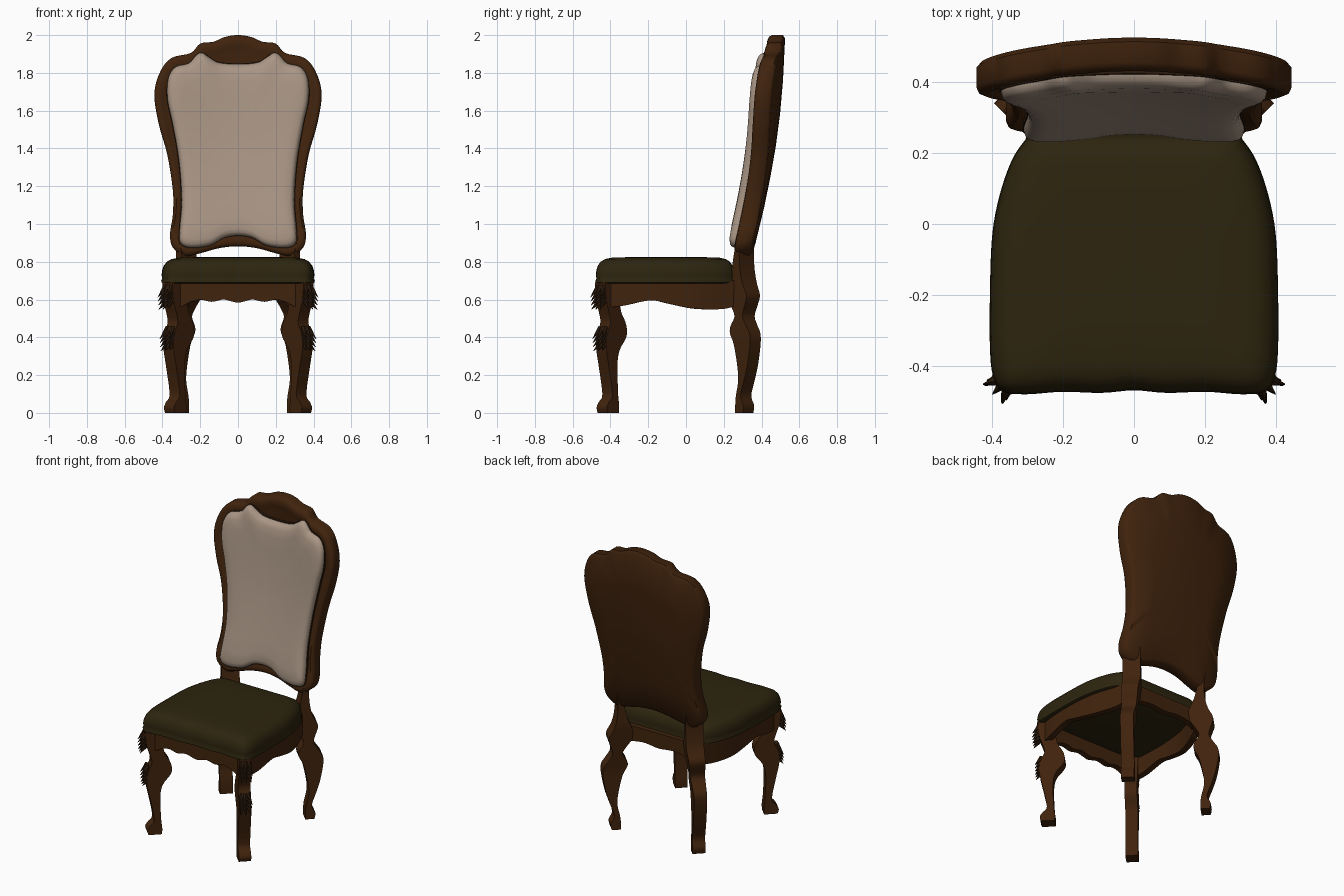
import bpy, bmesh, math
from mathutils import Vector, Matrix

if "Cube" in bpy.data.objects:
    bpy.data.objects.remove(bpy.data.objects["Cube"])


def material(name, rgb):
    m = bpy.data.materials.new(name)
    m.diffuse_color = (*rgb, 1)
    m.use_nodes = True
    m.node_tree.nodes["Principled BSDF"].inputs["Base Color"].default_value = m.diffuse_color
    return m


WOOD = material("dark brown wood", (0.052, 0.017, 0.004))
OLIVE = material("dark olive leather", (0.026, 0.018, 0.0045))
CREAM = material("beige cloth", (0.40, 0.305, 0.235))
CARVE = material("darkest carved wood", (0.026, 0.011, 0.004))


def finish(name, bm, mat, angle=40):
    bmesh.ops.recalc_face_normals(bm, faces=bm.faces)
    me = bpy.data.meshes.new(name)
    bm.to_mesh(me)
    bm.free()
    ob = bpy.data.objects.new(name, me)
    bpy.context.collection.objects.link(ob)
    me.materials.append(mat)
    bpy.ops.object.select_all(action='DESELECT')
    ob.select_set(True)
    bpy.context.view_layer.objects.active = ob
    bpy.ops.object.shade_smooth_by_angle(angle=math.radians(angle))
    return ob


def loft(name, rings, mat, angle=40, caps=True):
    """Join equal-sized rings with quads and cap both ends."""
    bm = bmesh.new()
    vs = [[bm.verts.new(p) for p in r] for r in rings]
    n = len(rings[0])
    for a, b in zip(vs, vs[1:]):
        for i in range(n):
            bm.faces.new((a[i], a[(i + 1) % n], b[(i + 1) % n], b[i]))
    if caps:
        bm.faces.new(vs[0])
        bm.faces.new(vs[-1])
    return finish(name, bm, mat, angle)


def spline(pts, steps=4, closed=False):
    """Smooth curve through the points."""
    pts = [Vector(p) for p in pts]
    n = len(pts)
    get = (lambda i: pts[i % n]) if closed else (lambda i: pts[max(0, min(n - 1, i))])
    out = []
    for i in range(n if closed else n - 1):
        a, b, c, d = get(i - 1), get(i), get(i + 1), get(i + 2)
        for k in range(steps):
            t = k / steps
            out.append(0.5 * (2 * b + (c - a) * t + (2 * a - 5 * b + 4 * c - d) * t * t
                              + (3 * b - a - 3 * c + d) * t ** 3))
    if not closed:
        out.append(pts[-1])
    return out


def outline(half):
    """Mirror a half outline (first and last point on x = 0)."""
    return spline(half + [(-x, v) for x, v in half[-2:0:-1]], 4, True)


def padded(name, shape, centre, rings, surf, mat, caps=True):
    c = Vector(centre)
    loft(name, [[surf(*(c + (p - c) * f), off) for p in shape] for f, off in rings], mat, 50, caps)


# Backrest surface: leaning, bowed sideways (flatter near the bottom)
def back_surf(x, z, off):
    d = 2 - z
    low = max(0, min(1, (1.5 - z) / .6))
    return (x, 0.525 - 0.025 * d - 0.095 * d * d - 0.014 * low
            - (0.28 - 0.16 * low) * x * x - off, z)


frame = outline([(0, 2.0), (.07, 1.99), (.13, 1.965), (.2, 1.955), (.25, 1.905), (.35, 1.88),
                 (.41, 1.81), (.443, 1.69), (.42, 1.53), (.375, 1.37), (.345, 1.18), (.345, 1.05),
                 (.36, .945), (.345, .875), (.28, .832), (.2, .845), (.1, .872), (0, .882)])
padded("backrest_frame", frame, (0, 1.4),
       [(.02, 0), (.3, 0), (.6, 0), (.97, 0), (1, .012), (1, .07), (.985, .085), (.95, .094),
        (.9, .09), (.84, .08), (.4, .08), (.02, .08)], back_surf, WOOD)

panel = outline([(0, 1.845), (.1, 1.853), (.15, 1.88), (.19, 1.905), (.22, 1.893), (.26, 1.85),
                 (.33, 1.83), (.368, 1.77), (.372, 1.66), (.345, 1.53), (.312, 1.34), (.297, 1.13),
                 (.308, .97), (.303, .9), (.25, .876), (.15, .888), (.075, .928), (0, .94)])
padded("backrest_cushion", panel, (0, 1.4),
       [(.02, .075), (1, .075), (1.002, .098), (.99, .115), (.965, .127), (.92, .136), (.8, .142),
        (.6, .143), (.3, .143), (.02, .143)], back_surf, CREAM)
padded("backrest_piping", panel, (0, 1.4),
       [(1.0, .08), (1.012, .08), (1.012, .096), (1.0, .098)], back_surf, CARVE, False)

# Seat cushion
seat = outline([(0, -.463), (.09, -.47), (.2, -.467), (.3, -.474), (.365, -.465), (.392, -.42),
                (.4, -.34), (.4, -.2), (.395, -.05), (.38, .05), (.35, .15), (.315, .215),
                (.27, .25), (.15, .253), (0, .253)])
padded("seat_cushion", seat, (0, -.1),
       [(.02, .69), (.98, .685), (1.012, .69), (1.014, .7), (1, .71), (1.01, .73), (1, .757),
        (.98, .78), (.94, .8), (.88, .814), (.78, .822), (.5, .825), (.02, .826)],
       lambda x, y, off: (x, y, off), OLIVE)


# Scalloped aprons: path of x, y and lower edge height
def apron(name, pts, thick=.04, s=1):
    path = spline(pts, 4)
    rings = []
    for i, p in enumerate(path):
        t = (path[min(i + 1, len(path) - 1)] - path[max(i - 1, 0)]).to_2d().normalized()
        q = p.to_2d() + Vector((-t.y, t.x)) * thick
        rings.append([(s * p.x, p.y, p.z), (s * p.x, p.y, .7), (s * q.x, q.y, .7), (s * q.x, q.y, p.z)])
    loft(name, rings, WOOD)


half = [(.33, .55), (.3, .562), (.25, .588), (.2, .6), (.14, .588), (.08, .6), (.04, .592)]
apron("front_apron", [(-x, -.44, z) for x, z in half] + [(0, -.44, .583)]
      + [(x, -.44, z) for x, z in half[::-1]])
apron("rear_apron", [(-.28, .25, .58), (-.12, .25, .61), (0, .25, .6), (.12, .25, .61), (.28, .25, .58)])
for s, side in ((1, "right"), (-1, "left")):
    apron(side + "_apron", [(.37, -.4, .56), (.382, -.32, .57), (.387, -.19, .596), (.385, -.11, .582),
                            (.372, .02, .555), (.347, .12, .548), (.315, .21, .552),
                            (.295, .27, .57)], .04, s)

# Legs: flat cut plates set diagonally (height, outward reach, inward reach)
FRONT = [(0, .032, .05), (.03, .04, .052), (.06, .022, .05), (.1, -.003, .045), (.25, .025, .04),
         (.33, .042, .055), (.39, .042, .1), (.43, .032, .112), (.48, .012, .1), (.53, .022, .07),
         (.6, .045, .055), (.69, .052, .05)]
REAR = [(0, .025, .03), (.04, .032, .03), (.09, .01, .025), (.17, .035, .008), (.25, .06, .015),
        (.36, .08, .04), (.42, .078, .068), (.46, .055, .062), (.51, .03, .03), (.56, .045, .05),
        (.62, .065, .085), (.68, .04, .075), (.75, .022, .045), (.84, .015, .025), (.93, .025, .005)]


def leg(name, px, py, prof, s, thick=.076, widen=0, lean=0):
    u = Vector((s, math.copysign(1, py), 0)).normalized()
    w = Vector((-u.y, u.x, 0))
    rings = []
    for z, o, i in spline(prof, 3):
        up = max(0, min(1, (z - .4) / .3))
        c = Vector((s * (px - lean * up), py, z))
        h = w * (thick + widen * up) / 2
        rings.append([c + u * o - h, c + u * o + h, c - u * i + h, c - u * i - h])
    loft(name, rings, WOOD)
    return u


# Carved leaves on the outer edge of a front leg
def leaves(name, base, u):
    bm = bmesh.new()
    w = Vector((-u.y, u.x, 0))
    for z0, reach in ((.665, .05), (.445, .035)):
        for row in range(4):
            for j in (-1, 0, 1):
                top = base + u * reach + w * j * .018 + Vector((0, 0, z0 - row * .027))
                d = (u * (.65 + .1 * row) + w * j * .4 + Vector((0, 0, -1))).normalized()
                rot = d.to_track_quat('Z', 'Y').to_matrix().to_4x4()
                size = .075 - .006 * row
                bmesh.ops.create_cone(bm, cap_ends=True, segments=6, radius1=.016, radius2=.001,
                                      depth=size, matrix=Matrix.Translation(top + d * size * .4) @ rot)
    finish(name, bm, CARVE)


for s, side in ((1, "right"), (-1, "left")):
    u = leg(side + "_front_leg", .337, -.418, FRONT, s)
    leaves(side + "_front_leg_leaves", Vector((s * .337, -.418, 0)), u)
    leg(side + "_rear_leg", .308, .31, REAR, s, .08, .03, .03)
